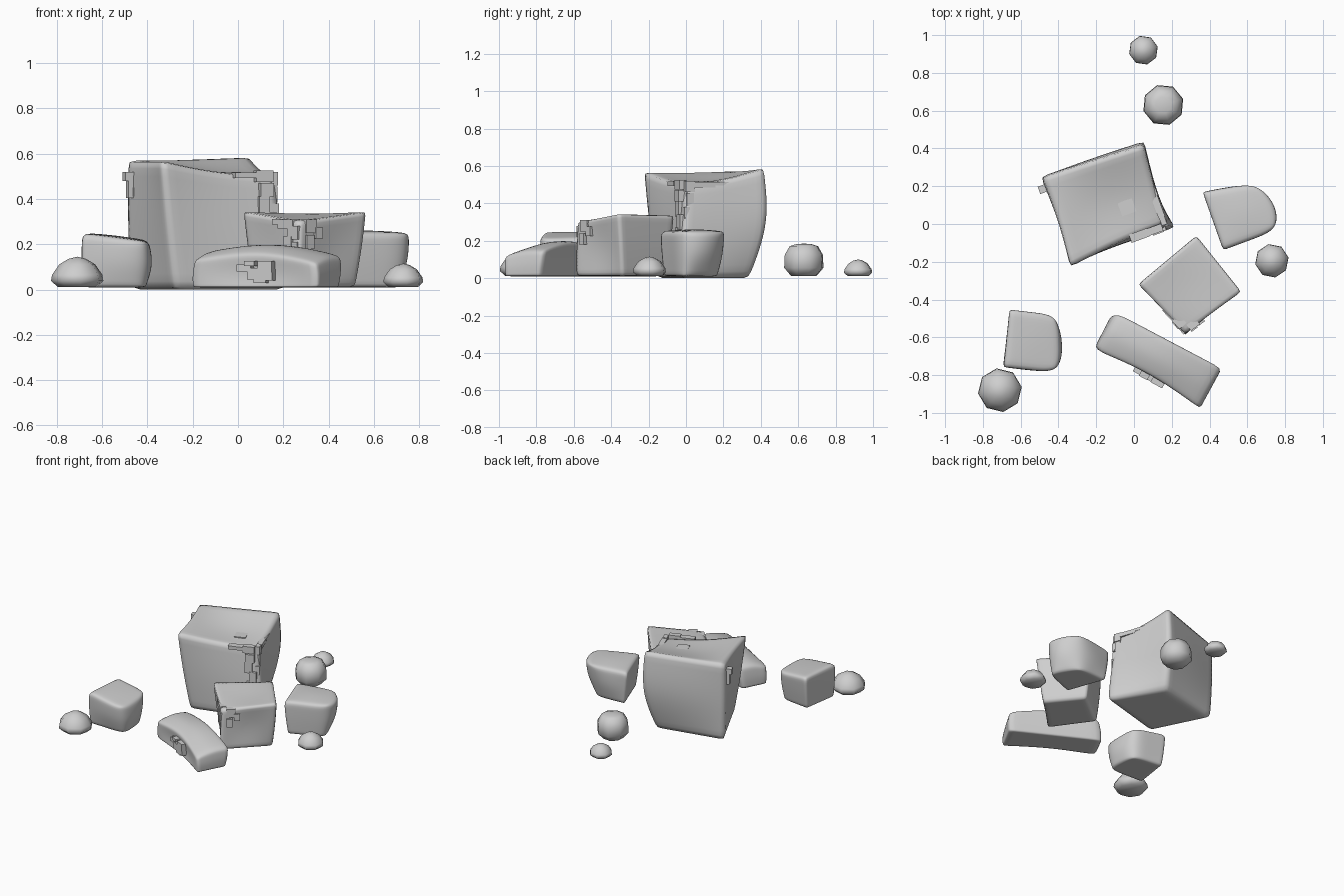
import bpy, bmesh, math
from mathutils import Vector, Matrix

cube = bpy.data.objects.get("Cube")
if cube:
    bpy.data.objects.remove(cube, do_unlink=True)

stone = bpy.data.materials.new("grey_stone")
stone.use_nodes = True
GREY = (0.62, 0.62, 0.62, 1)
stone.diffuse_color = GREY
stone.node_tree.nodes["Principled BSDF"].inputs["Base Color"].default_value = GREY


def finish(name, bm, smooth):
    bmesh.ops.recalc_face_normals(bm, faces=bm.faces)
    for f in bm.faces:
        f.smooth = smooth
    mesh = bpy.data.meshes.new(name)
    bm.to_mesh(mesh)
    bm.free()
    mesh.materials.append(stone)
    ob = bpy.data.objects.new(name, mesh)
    bpy.context.collection.objects.link(ob)
    return ob


def boulder(name, bottom, top, moves, corners, rim=0.6, base=0.5, bulge=0.03):
    """Six-sided cage with middle points, softened by a creased subdivision."""
    bm = bmesh.new()
    crease = bm.edges.layers.float.new("crease_edge")
    low, high = [[Vector(p) for p in ring] for ring in (bottom, top)]
    middle = sum(low + high, Vector()) / 8

    def blend(q, u, v):
        return q[0].lerp(q[1], u).lerp(q[3].lerp(q[2], u), v)

    grid = {}
    span = range(3)
    for key in [(i, j, k) for i in span for j in span for k in span]:
        if key == (1, 1, 1):
            continue
        i, j, k = key
        p = blend(low, i / 2, j / 2).lerp(blend(high, i / 2, j / 2), k / 2)
        if k == 1:
            p += (p - middle) * bulge
        grid[key] = bm.verts.new(p + Vector(moves.get(key, (0, 0, 0))))
    keys = {v: k for k, v in grid.items()}

    for axis in span:
        for side in (0, 2):
            def at(a, b):
                k = [a, b]
                k.insert(axis, side)
                return grid[tuple(k)]
            for a in (0, 1):
                for b in (0, 1):
                    bm.faces.new((at(a, b), at(a + 1, b), at(a + 1, b + 1), at(a, b + 1)))

    # Crease the rim, the base and each upright corner
    for e in bm.edges:
        a, b = (keys[v] for v in e.verts)
        shared = [n for n in span if a[n] == b[n] and a[n] != 1]
        if len(shared) == 2:
            if 2 in shared:
                e[crease] = rim if a[2] == 2 else base
            else:
                e[crease] = corners[{(0, 0): 0, (2, 0): 1, (2, 2): 2, (0, 2): 3}[a[:2]]]
    ob = finish(name, bm, True)
    sub = ob.modifiers.new("soften", 'SUBSURF')
    sub.levels = sub.render_levels = 3


def pebble(name, x, y, radius, height, turn, rings):
    """Eight-sided stone with a flat base and a domed top."""
    bm = bmesh.new()
    loops = []
    for t, r in rings:
        loops.append([bm.verts.new((x + radius * r * math.cos(turn + n * math.pi / 4),
                                    y + radius * r * math.sin(turn + n * math.pi / 4),
                                    0.012 + (height - 0.012) * t)) for n in range(8)])
    for a, b in zip(loops, loops[1:]):
        for n in range(8):
            m = (n + 1) % 8
            bm.faces.new((a[n], a[m], b[m], b[n]))
    bm.faces.new(loops[0])
    tip = bm.verts.new((x, y, height))
    for n in range(8):
        bm.faces.new((loops[-1][n], loops[-1][(n + 1) % 8], tip))
    finish(name, bm, True)


def chips(name, origin, angle, depth, blocks):
    """Stepped blocks (along, height, width, tall) set into an upright face."""
    bm = bmesh.new()
    turn = Matrix.Translation(origin) @ Matrix.Rotation(math.radians(angle), 4, 'Z')
    for n, (u, z, w, h) in enumerate(blocks):
        d = depth + 0.006 * (n % 3)
        bmesh.ops.create_cube(bm, size=1, matrix=turn @ Matrix.Translation((u, 0, z))
                              @ Matrix.Diagonal((w, d, h, 1)))
    finish(name, bm, False)


# Large block with a sunken top
boulder("large_boulder",
        [(-.28, -.16, 0), (.22, -.02, 0), (.0, .34, 0), (-.48, .24, 0)],
        [(-.34, -.23, .57), (.16, .0, .50), (.05, .42, .59), (-.49, .25, .57)],
        {(1, 1, 2): (0, 0, -.06), (1, 0, 2): (0, .02, -.02), (2, 1, 2): (0, 0, -.02),
         (2, 2, 1): (.03, .07, 0), (1, 2, 1): (0, .04, 0), (0, 1, 2): (.02, 0, 0)},
        (.6, .7, .6, .7))

# Middle block standing on its corner
boulder("middle_boulder",
        [(.27, -.59, .01), (.52, -.34, .01), (.33, -.11, .01), (.07, -.31, .01)],
        [(.27, -.58, .30), (.57, -.36, .345), (.33, -.06, .335), (.02, -.32, .345)],
        {(1, 1, 2): (0, 0, -.02), (1, 0, 1): (-.02, .03, 0), (0, 1, 1): (.02, .02, 0)},
        (.6, .7, .7, .7), rim=.7)

# Long arched slab, hollow along its front
boulder("front_slab",
        [(-.21, -.66, .01), (.35, -.97, .01), (.45, -.78, .01), (-.12, -.48, .01)],
        [(-.20, -.67, .13), (.34, -.97, .12), (.46, -.76, .15), (-.09, -.47, .16)],
        {(1, 0, 2): (.01, .03, .05), (1, 1, 2): (0, 0, .08), (1, 2, 2): (0, 0, .06),
         (1, 0, 1): (.03, .05, 0), (1, 0, 0): (.02, .03, 0),
         (0, 1, 2): (0, 0, .03), (2, 1, 2): (0, 0, .02)},
        (.4, .6, .5, .4), rim=.4, base=.6)

# Two rounded side blocks
boulder("left_side_boulder",
        [(.49, -.12, .01), (.74, -.02, .01), (.62, .17, .01), (.39, .16, .01)],
        [(.47, -.14, .255), (.77, -.03, .25), (.65, .22, .25), (.36, .17, .25)],
        {(1, 1, 2): (0, 0, .02), (2, 1, 1): (.06, .02, 0), (2, 1, 2): (.04, .02, 0),
         (1, 2, 1): (.0, .02, 0)},
        (.8, .1, .1, .7), rim=.4, base=.5)
boulder("right_side_boulder",
        [(-.69, -.74, .01), (-.40, -.75, .01), (-.42, -.51, .01), (-.65, -.48, .01)],
        [(-.69, -.76, .25), (-.39, -.79, .21), (-.40, -.48, .22), (-.66, -.45, .25)],
        {(1, 1, 2): (0, 0, .01), (2, 1, 1): (.04, -.01, 0), (1, 0, 1): (.02, -.02, 0)},
        (.8, .1, .1, .8), rim=.4, base=.5)

# Small loose stones
domed = [(0, .75), (.2, 1), (.4, .96), (.75, .68), (.93, .33)]
blocky = [(0, .65), (.25, 1), (.65, .97), (.92, .72), (.98, .4)]
pebble("back_pebble", .05, .92, .078, .1, .25, domed)
pebble("back_stone", .155, .63, .11, .185, .3, blocky)
pebble("left_pebble", .73, -.195, .09, .115, .2, domed)
pebble("right_pebble", -.71, -.88, .117, .145, .15, domed)

# Broken steps around the edges
chips("large_front_chips", (.14, -.02, 0), 20, .04,
      [(-.03, .5, .08, .05), (-.12, .505, .1, .025), (-.02, .44, .06, .06),
       (-.03, .37, .05, .08), (0, .3, .05, .08), (-.02, .24, .04, .06)])
chips("large_side_chips", (.16, .0, 0), 110, .03,
      [(.02, .49, .05, .06), (.1, .5, .12, .03), (.2, .505, .09, .02),
       (.02, .42, .04, .07), (0, .35, .03, .06)])
chips("large_corner_chips", (-.47, .19, 0), 20, .035,
      [(0, .46, .04, .11), (-.01, .5, .05, .04), (.015, .43, .03, .04)])
chips("large_top_chip", (-.045, .11, 0), 20, .12, [(0, .505, .08, .03)])
chips("middle_front_chips", (.26, -.54, 0), -47, .05,
      [(-.05, .29, .1, .04), (0, .25, .07, .06), (-.03, .21, .05, .05),
       (-.11, .3, .05, .025), (.01, .19, .04, .04)])
chips("middle_side_chips", (.29, -.55, 0), 37, .04,
      [(.03, .28, .06, .06), (.07, .25, .04, .05), (.02, .21, .04, .06)])
chips("slab_chips", (.09, -.80, 0), -28.6, .055,
      [(-.06, .095, .07, .03), (0, .07, .08, .05), (.05, .1, .07, .05),
       (.02, .045, .06, .03), (.06, .06, .05, .04), (-.03, .115, .05, .02)])
